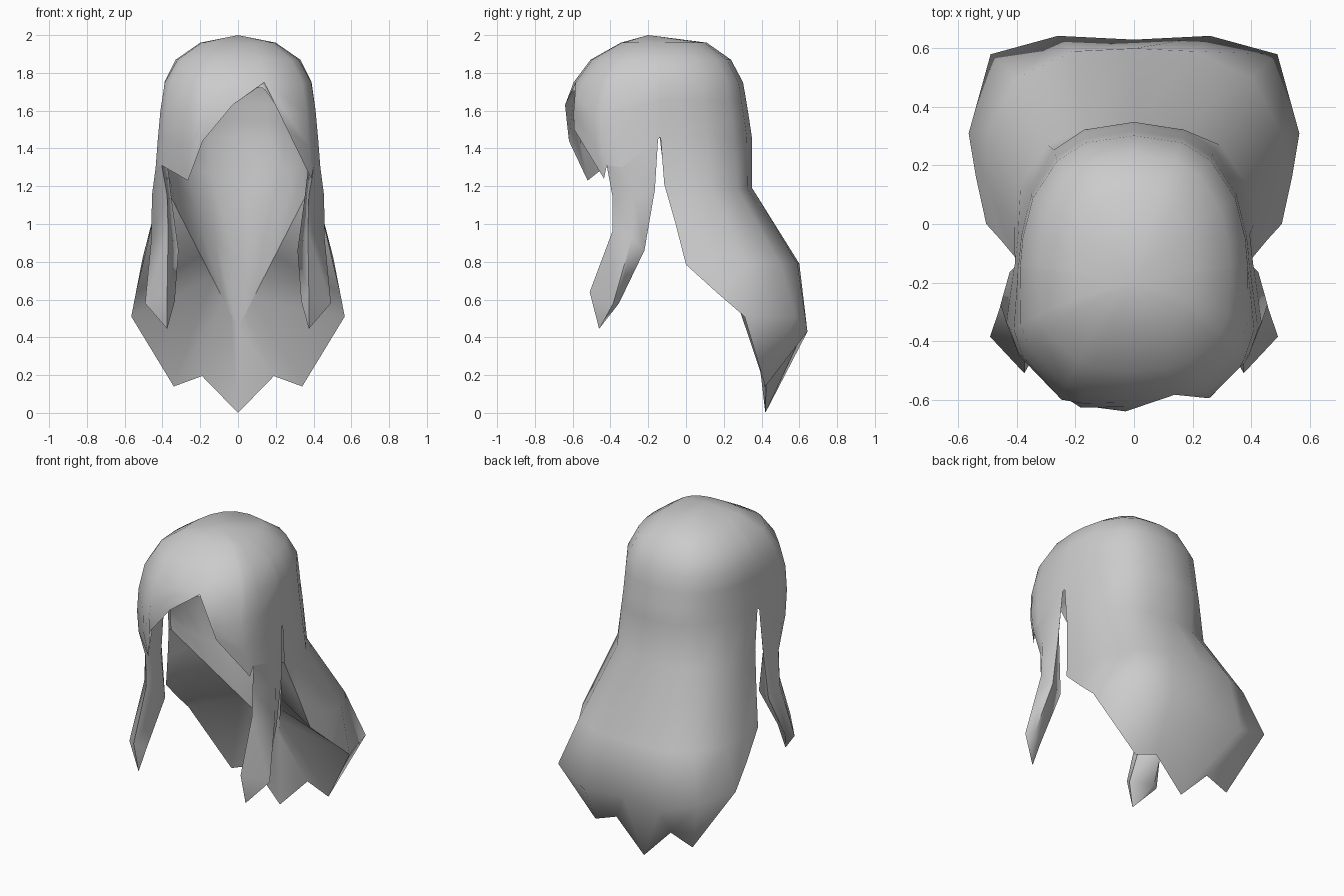
import bpy, bmesh, math

if "Cube" in bpy.data.objects:
    bpy.data.objects.remove(bpy.data.objects["Cube"])

mat = bpy.data.materials.new("light grey")
mat.diffuse_color = (0.6, 0.6, 0.6, 1)
mat.use_nodes = True
mat.node_tree.nodes["Principled BSDF"].inputs["Base Color"].default_value = mat.diffuse_color

# Head profile: z, half width, front y, back y
PROFILE = [(1.2, .458, -.55, .348), (1.45, .438, -.645, .35), (1.6, .424, -.652, .328),
           (1.75, .40, -.595, .302), (1.87, .33, -.505, .238), (1.96, .20, -.345, .11)]
MID = -.2


def head(phi, z, s=1.0, drop=0.0):
    """Point on the rounded head shell; phi in degrees, 0 = back, 90 = right."""
    for lo, hi in zip(PROFILE, PROFILE[1:]):
        if z <= hi[0]:
            break
    t = max(0, (z - lo[0]) / (hi[0] - lo[0]))
    hx, yf, yb = (lo[i] + (hi[i] - lo[i]) * t for i in (1, 2, 3))
    a = math.radians(phi)
    sn, cs = math.sin(a), math.cos(a)
    # the shell is a little narrower behind the ears
    around = math.degrees(math.acos(cs))
    low = min(1, max(0, (1.87 - z) / .3))
    hx *= 1 - .075 * low * (1 - min(1, max(0, (around - 84) / 20)))
    x = math.copysign(abs(sn) ** .8, sn) * hx
    y = MID + abs(cs) ** .8 * ((yb - MID) if cs > 0 else (yf - MID))
    return (x * s, MID + (y - MID) * s, z - drop)


def make(name, grids, fans=()):
    """Join point grids (and triangle fans) into one smooth mesh."""
    bm = bmesh.new()
    for rows, closed in grids:
        vs = [[bm.verts.new(p) for p in r] for r in rows]
        n = len(vs[0])
        for a, b in zip(vs, vs[1:]):
            for i in range(n if closed else n - 1):
                j = (i + 1) % n
                bm.faces.new((a[i], b[i], b[j], a[j]))
    for apex, ring in fans:
        c = bm.verts.new(apex)
        rv = [bm.verts.new(p) for p in ring]
        for i in range(len(rv)):
            bm.faces.new((c, rv[i], rv[(i + 1) % len(rv)]))
    bmesh.ops.remove_doubles(bm, verts=bm.verts, dist=.003)
    bmesh.ops.dissolve_degenerate(bm, edges=bm.edges, dist=.001)
    bmesh.ops.recalc_face_normals(bm, faces=bm.faces)
    me = bpy.data.meshes.new(name)
    bm.to_mesh(me)
    bm.free()
    me.materials.append(mat)
    for p in me.polygons:
        p.use_smooth = True
    ob = bpy.data.objects.new(name, me)
    bpy.context.collection.objects.link(ob)
    return ob


def mirrored(half):
    """Half row from centre to right edge -> full row from left to right."""
    return [(-p[0], *p[1:]) for p in half[:0:-1]] + list(half)


# Cap and fringe: columns round the head, each ending at its own height
BACK = [0, 20, 38, 60, 77, 86]
columns = [(-p, 1.46) for p in BACK[:0:-1]] + [(p, 1.46) for p in BACK]
columns += [(87, 1.45), (106, 1.30), (119, 1.31), (125, 1.24), (148, 1.50), (164.5, 1.75),
            (182, 1.63), (200, 1.44), (210.5, 1.23), (241, 1.31), (254, 1.30), (273, 1.45)]
TOPS = (1.96, 1.87, 1.75)


def cap(s, drop):
    rows = [[head(p, z, s, drop) for p, _ in columns] for z in TOPS]
    return rows + [[head(p, 1.75 + (e - 1.75) * k / 3, s, drop * (1 - k / 3))
                    for p, e in columns] for k in (1, 2, 3)]


cap_rows = cap(1, 0)

# Long back hair, flaring out and ending in pointed tips
back_rows = [
    [head(p, 1.46) for p in BACK],
    [(0, .35, 1.19), (.16, .325, 1.19), (.295, .27, 1.19), (.388, .13, 1.19),
     (.41, 0, 1.19), (.405, -.115, 1.21)],
    [(0, .60, .79), (.21, .59, .79), (.40, .50, .79), (.50, .32, .79), (.505, .14, .82),
     (.455, -.055, 1.0)],
    [(0, .63, .45), (.26, .643, .43), (.49, .58, .51), (.565, .31, .51), (.54, .16, .64),
     (.505, 0, .785)],
]
tips = [(0, .42, .0), (.19, .425, .195), (.34, .42, .14), (.565, .31, .51)]
grids = [(cap_rows, True), ([mirrored(r) for r in back_rows], False),
         ([mirrored(back_rows[3][:4]), mirrored(tips)], False)]
make("hair_shell", grids, [((0, -.2, 2.0), cap_rows[0])])


# Straight crease running from each side down to a point behind the neck
def crease(t):
    return (.39 * t, .41 - .525 * t, .45 + .76 * t)


# Inside of the cap, joined to the fringe edge at the front
inner_cap = cap(.93, .03)
for i in range(len(BACK) * 2 - 1, len(columns)):
    inner_cap[-1][i] = cap_rows[-1][i]

# Hollow behind the neck, from the inner cap down to the crease
hollow = [
    [head(p, 1.46, .93) for p in BACK],
    [(0, .29, 1.25), (.15, .265, 1.27), (.265, .215, 1.28), (.345, .10, 1.30),
     (.375, -.02, 1.32), (.39, -.125, 1.34)],
    [(0, .32, .80), (.12, .27, .92), (.21, .19, 1.02), (.29, .08, 1.10),
     (.345, -.02, 1.18), (.39, -.12, 1.28)],
    [crease(t) for t in (0, .2, .4, .6, .8, 1)],
]
make("inner_layer", [(inner_cap, True), ([mirrored(r) for r in hollow], False)],
     [((0, -.2, 1.96), inner_cap[0])])

# Underside: from the crease out to the lower rim of the back hair
rim = tips + [back_rows[3][4], back_rows[3][5], back_rows[2][5], back_rows[1][5]]
under = [crease(t) for t in (0, .1, .2, .35, .5, .65, .83, 1)]
make("underside", [([mirrored(under), mirrored(rim)], False)])

# Side locks: four-sided strands (front, outer, back, inner) tapering to a tip
lock = [
    [head(119, 1.31), head(106, 1.30), head(87, 1.45), (.375, -.26, 1.33)],
    [(.375, -.39, 1.15), (.456, -.275, 1.15), (.425, -.165, 1.18), (.35, -.27, 1.12)],
    [(.37, -.39, .96), (.458, -.285, .93), (.425, -.22, .86), (.315, -.28, .86)],
    [(.375, -.51, .64), (.492, -.385, .58), (.45, -.355, .58), (.335, -.44, .59)],
]
for side, name in ((1, "right_lock"), (-1, "left_lock")):
    rows = [[(side * x, y, z) for x, y, z in r] for r in lock]
    ob = make(name, [(rows, True)], [((side * .375, -.46, .445), rows[-1])])
    bpy.context.view_layer.objects.active = ob
    ob.select_set(True)
    bpy.ops.object.shade_smooth_by_angle(angle=math.radians(72))
    ob.select_set(False)
